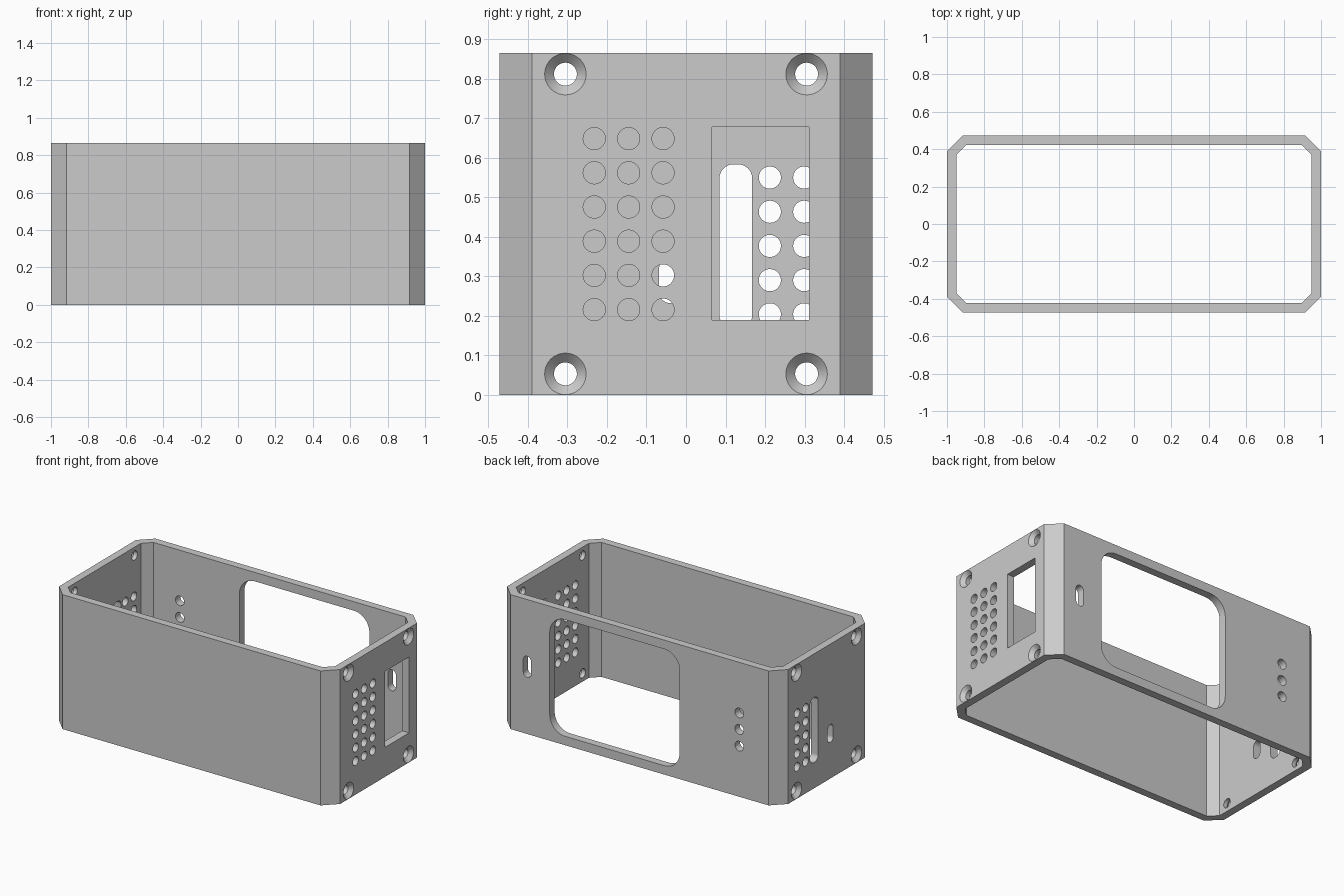
import bpy, bmesh, math

cube = bpy.data.objects.get("Cube")
if cube:
    bpy.data.objects.remove(cube, do_unlink=True)

HX, HY, HEIGHT = 1.0, 0.472, 0.865
WALL, CHAMFER = 0.05, 0.082

grey = bpy.data.materials.new("plain grey")
grey.use_nodes = True
colour = (0.6, 0.6, 0.6, 1)
grey.diffuse_color = colour
grey.node_tree.nodes["Principled BSDF"].inputs["Base Color"].default_value = colour


def make_object(name, bm):
    bmesh.ops.recalc_face_normals(bm, faces=bm.faces)
    mesh = bpy.data.meshes.new(name)
    bm.to_mesh(mesh)
    bm.free()
    mesh.materials.append(grey)
    obj = bpy.data.objects.new(name, mesh)
    bpy.context.collection.objects.link(obj)
    return obj


def bridge(bm, a, b):
    n = len(a)
    for i in range(n):
        j = (i + 1) % n
        bm.faces.new((a[i], a[j], b[j], b[i]))


def octagon(x, y, c):
    half = [(x, c - y), (x, y - c), (x - c, y), (c - x, y)]
    return half + [(-u, -v) for u, v in half]


# Open tube with chamfered corners
bm = bmesh.new()
inner_chamfer = CHAMFER - WALL * (2 - math.sqrt(2))
loops = [[bm.verts.new((u, v, z)) for u, v in octagon(HX - t, HY - t, c)]
         for t, c, z in ((0, CHAMFER, 0), (0, CHAMFER, HEIGHT),
                         (WALL, inner_chamfer, HEIGHT), (WALL, inner_chamfer, 0))]
for k in range(4):
    bridge(bm, loops[k], loops[(k + 1) % 4])
case = make_object("case_shell", bm)

# Wall frames: position along the wall, height, depth from the outer face
def left_wall(u, v, d):
    return (HX - d, u, v)


def right_wall(u, v, d):
    return (d - HX, u, v)


def back_wall(u, v, d):
    return (u, HY - d, v)


def rounded(u, v, w, h, r, steps=10):
    if r == 0:
        return [(u + a * w / 2, v + b * h / 2) for a, b in ((1, 1), (-1, 1), (-1, -1), (1, -1))]
    points = []
    for q, (a, b) in enumerate(((1, 1), (-1, 1), (-1, -1), (1, -1))):
        for k in range(steps + 1):
            t = (q + k / steps) * math.pi / 2
            p = (u + a * (w / 2 - r) + r * math.cos(t), v + b * (h / 2 - r) + r * math.sin(t))
            if not points or math.dist(p, points[-1]) > 1e-5:
                points.append(p)
    if math.dist(points[0], points[-1]) < 1e-5:
        points.pop()
    return points


cut = bmesh.new()


def loft(wall, sections):
    rings = [[cut.verts.new(wall(u, v, d)) for u, v in outline] for outline, d in sections]
    for a, b in zip(rings, rings[1:]):
        bridge(cut, a, b)
    cut.faces.new(rings[0])
    cut.faces.new(rings[-1])


def opening(wall, u, v, w, h, r):
    outline = rounded(u, v, w, h, r)
    loft(wall, [(outline, -0.02), (outline, WALL + 0.02)])


def hole(wall, u, v, r):
    opening(wall, u, v, 2 * r, 2 * r, r)


# Countersunk screw holes in both end walls
for wall in (left_wall, right_wall):
    for u in (-0.305, 0.305):
        for v in (0.0535, HEIGHT - 0.0535):
            loft(wall, [(rounded(u, v, 2 * r, 2 * r, r), d) for r, d in
                        ((0.0525, -0.02), (0.0525, 0), (0.029, 0.0235), (0.029, 0.07))])

# Left end: vent grid and rectangular port
for i in range(3):
    for j in range(6):
        hole(left_wall, -0.232 + 0.087 * i, 0.216 + 0.0865 * j, 0.028)
opening(left_wall, 0.188, 0.434, 0.245, 0.488, 0)

# Right end: vent grid, long slot and short slot
for i in range(2):
    for j in range(5):
        hole(right_wall, 0.212 + 0.087 * i, 0.204 + 0.0865 * j, 0.028)
opening(right_wall, 0.126, 0.375, 0.083, 0.417, 0.036)
opening(right_wall, -0.04, 0.29, 0.056, 0.115, 0.0275)

# Back: display window, button holes and switch slot
opening(back_wall, 0.177, 0.4325, 0.925, 0.75, 0.11)
for j in (-1, 0, 1):
    hole(back_wall, -0.71, HEIGHT / 2 + 0.107 * j, 0.031)
opening(back_wall, 0.80, HEIGHT / 2, 0.056, 0.135, 0.0275)

# Cut all openings at once
cutter = make_object("opening_cutter", cut)
cutter.hide_render = True
mod = case.modifiers.new("openings", 'BOOLEAN')
mod.operation = 'DIFFERENCE'
mod.solver = 'EXACT'
mod.object = cutter
bpy.ops.object.select_all(action='DESELECT')
case.select_set(True)
bpy.context.view_layer.objects.active = case
bpy.ops.object.modifier_apply(modifier=mod.name)
bpy.data.objects.remove(cutter, do_unlink=True)
bpy.ops.object.shade_smooth_by_angle(angle=math.radians(30))
